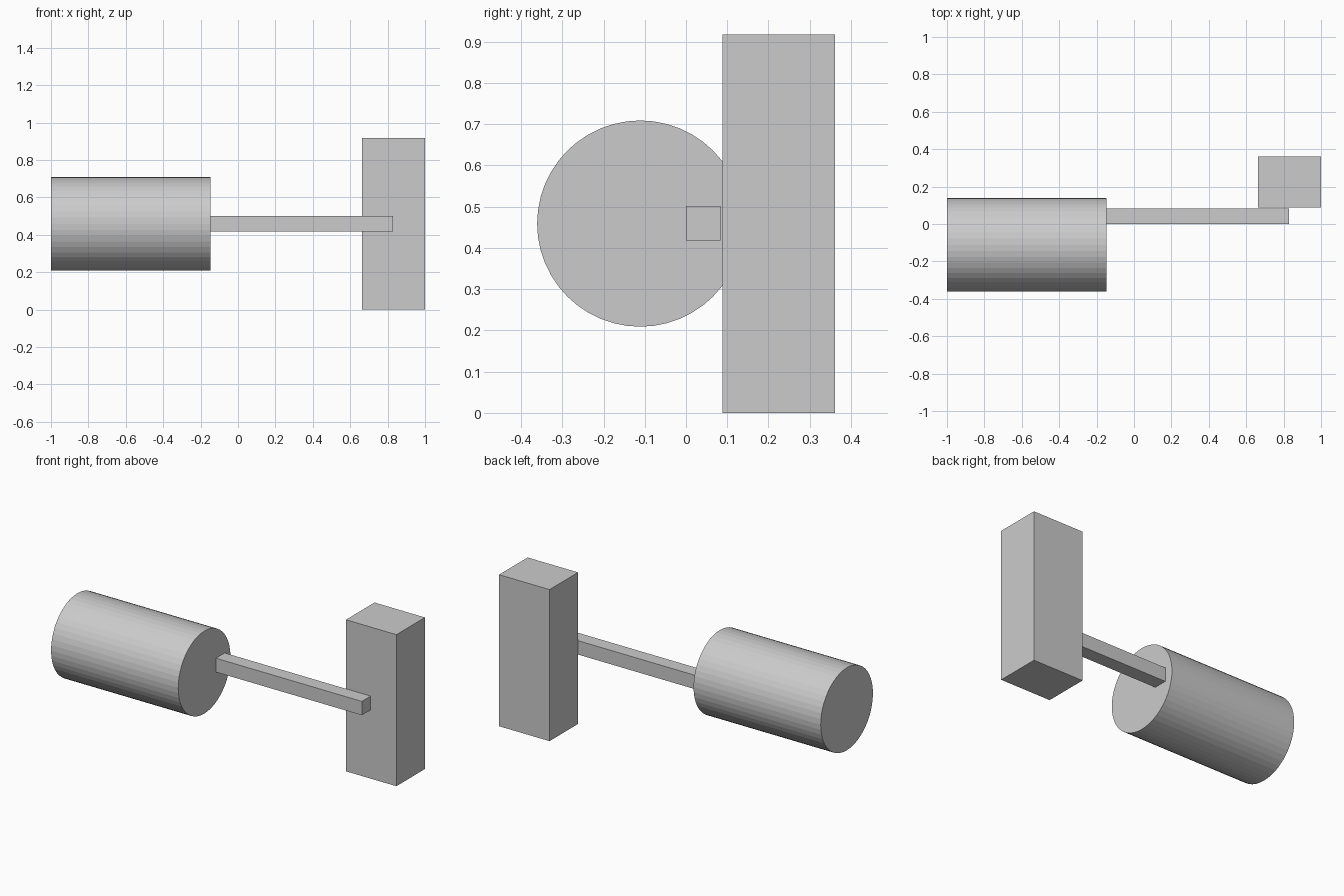
import bpy
import math
from mathutils import Vector

cube = bpy.data.objects.get("Cube")
if cube:
    bpy.data.objects.remove(cube, do_unlink=True)

# Single flat grey
grey = bpy.data.materials.new("plain_grey")
grey.use_nodes = True
colour = (0.6, 0.6, 0.6, 1)
grey.diffuse_color = colour
grey.node_tree.nodes["Principled BSDF"].inputs["Base Color"].default_value = colour


def finish(name):
    obj = bpy.context.object
    obj.name = name
    bpy.ops.object.transform_apply(location=False, rotation=True, scale=True)
    obj.data.materials.append(grey)
    return obj


def box(name, low, high):
    low, high = Vector(low), Vector(high)
    bpy.ops.mesh.primitive_cube_add(size=1, location=(low + high) / 2)
    bpy.context.object.scale = high - low
    return finish(name)


# Faceted drum lying along x
left_end, right_end = -1.0, -0.148
bpy.ops.mesh.primitive_cylinder_add(
    vertices=48, radius=0.25, depth=right_end - left_end,
    location=((left_end + right_end) / 2, -0.111, 0.459),
    rotation=(0, math.pi / 2, 0))
finish("drum")

# Square bar joining drum and block
box("connecting_bar", (right_end, 0, 0.418), (0.83, 0.084, 0.502))

# Upright block behind the end of the bar
box("upright_block", (0.662, 0.088, 0), (1, 0.361, 0.918))
